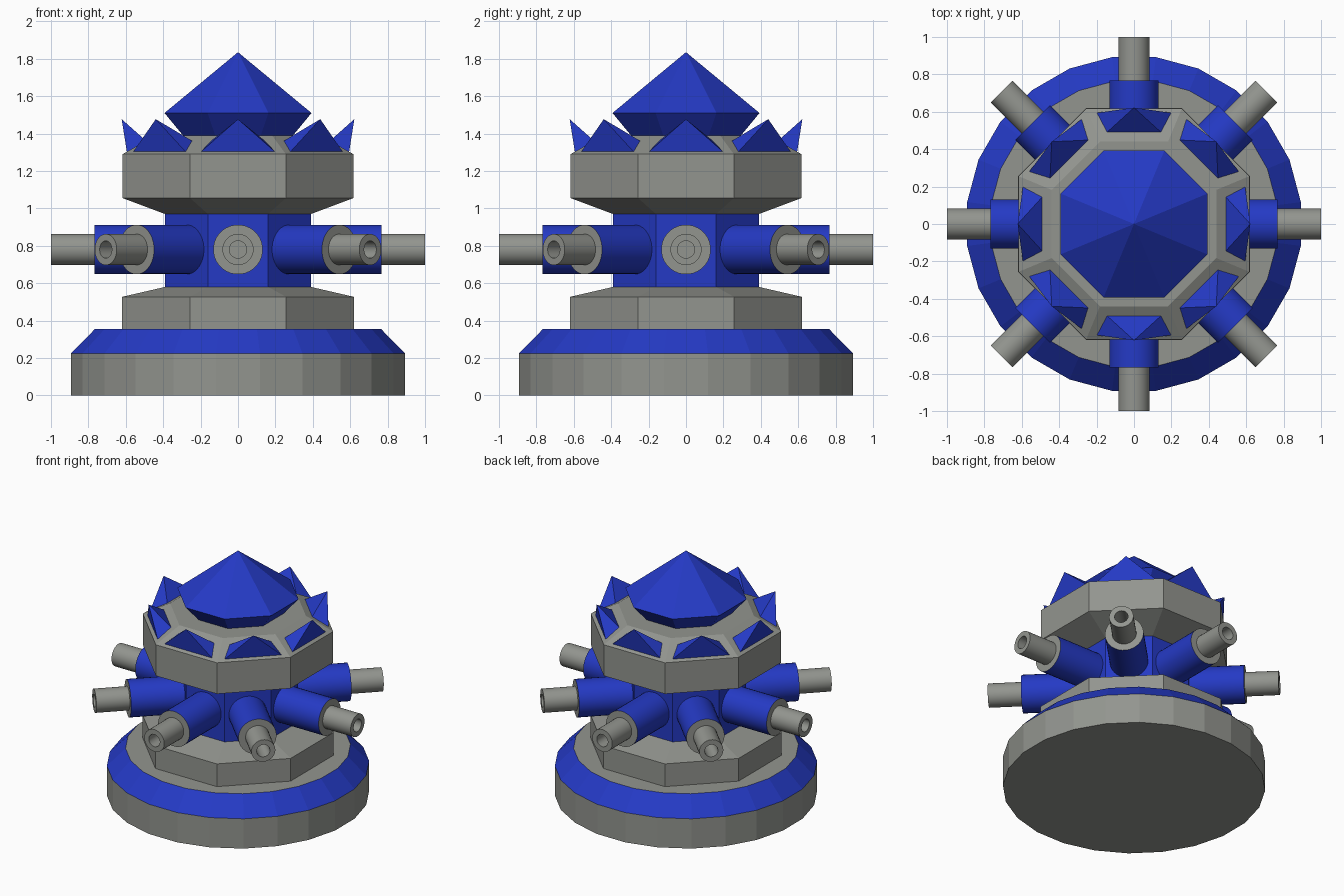
import bpy, bmesh, math
from mathutils import Matrix, Vector

if "Cube" in bpy.data.objects:
    bpy.data.objects.remove(bpy.data.objects["Cube"])


def material(name, rgb):
    m = bpy.data.materials.new(name)
    m.diffuse_color = (*rgb, 1)
    m.use_nodes = True
    m.node_tree.nodes["Principled BSDF"].inputs["Base Color"].default_value = m.diffuse_color
    return m


GREY = material("warm grey", (0.29, 0.30, 0.275))
BLUE = material("royal blue", (0.018, 0.042, 0.56))


def finish(bm, name, matrix=None, smooth=False):
    bmesh.ops.recalc_face_normals(bm, faces=bm.faces)
    if matrix:
        bm.transform(matrix)
    me = bpy.data.meshes.new(name)
    bm.to_mesh(me)
    bm.free()
    me.materials.append(GREY)
    me.materials.append(BLUE)
    ob = bpy.data.objects.new(name, me)
    bpy.context.collection.objects.link(ob)
    if smooth:
        bpy.ops.object.select_all(action='DESELECT')
        ob.select_set(True)
        bpy.context.view_layer.objects.active = ob
        bpy.ops.object.shade_smooth_by_angle(angle=math.radians(35))
    return ob


def lathe(name, profile, sides, bands, matrix=None, smooth=False):
    """Turn (apothem, z) points round z; bands gives each band's colour (0 grey, 1 blue)."""
    bm = bmesh.new()
    rings = []
    for a, z in profile:
        if a == 0:
            rings.append([bm.verts.new((0, 0, z))])
            continue
        r = a / math.cos(math.pi / sides)
        angles = [(k + 0.5) * math.tau / sides for k in range(sides)]
        rings.append([bm.verts.new((r * math.cos(t), r * math.sin(t), z)) for t in angles])
    for lo, hi, colour in zip(rings, rings[1:], bands):
        for k in range(sides):
            j = (k + 1) % sides
            loop = [lo[k % len(lo)], lo[j % len(lo)], hi[j % len(hi)], hi[k % len(hi)]]
            f = bm.faces.new(list(dict.fromkeys(loop)))
            f.material_index = colour
    return finish(bm, name, matrix, smooth)


# Round base with blue sloping shoulder
lathe("round_base", [(0, 0), (0.892, 0), (0.892, 0.225), (0.765, 0.355), (0, 0.355)],
      24, [0, 0, 1, 0])
# Octagonal plinth, column and upper collar
lathe("octagonal_plinth", [(0, 0.35), (0.62, 0.35), (0.62, 0.527), (0.39, 0.58), (0, 0.58)],
      8, [0, 0, 0, 0])
lathe("column", [(0, 0.575), (0.39, 0.575), (0.39, 0.975), (0, 0.975)], 8, [1, 1, 1])
lathe("upper_collar", [(0, 0.97), (0.39, 0.97), (0.617, 1.055), (0.617, 1.29),
                       (0.44, 1.39), (0, 1.39)], 8, [0] * 5)
# Large faceted gem on top
lathe("crown_gem", [(0, 1.385), (0.29, 1.385), (0.393, 1.51), (0, 1.835)], 8, [1, 1, 1])

for i in range(8):
    turn = Matrix.Rotation(i * math.tau / 8, 4, 'Z')
    # Pyramid spike on each sloping face of the collar
    bm = bmesh.new()
    base = [bm.verts.new(p) for p in ((0.594, -0.2, 1.301), (0.594, 0.2, 1.301),
                                      (0.49, 0.145, 1.36), (0.49, -0.145, 1.36))]
    tip = bm.verts.new((0.622, 0, 1.477))
    bm.faces.new(base)
    for a, b in zip(base, base[1:] + base[:1]):
        bm.faces.new((a, b, tip))
    for f in bm.faces:
        f.material_index = 1
    finish(bm, f"crown_spike_{i + 1}", turn)

    # Radial nozzle: blue sleeve with grey end, then a hollow grey barrel
    aim = turn @ Matrix.Translation((0, 0, 0.78)) @ Matrix.Rotation(math.pi / 2, 4, 'Y')
    lathe(f"nozzle_sleeve_{i + 1}", [(0, 0.3), (0.132, 0.3), (0.132, 0.767), (0, 0.767)],
          32, [1, 1, 0], aim, True)
    lathe(f"nozzle_barrel_{i + 1}", [(0, 0.76), (0.083, 0.76), (0.083, 1.0), (0.046, 1.0),
                                     (0.046, 0.8), (0, 0.8)], 32, [0] * 5, aim, True)
